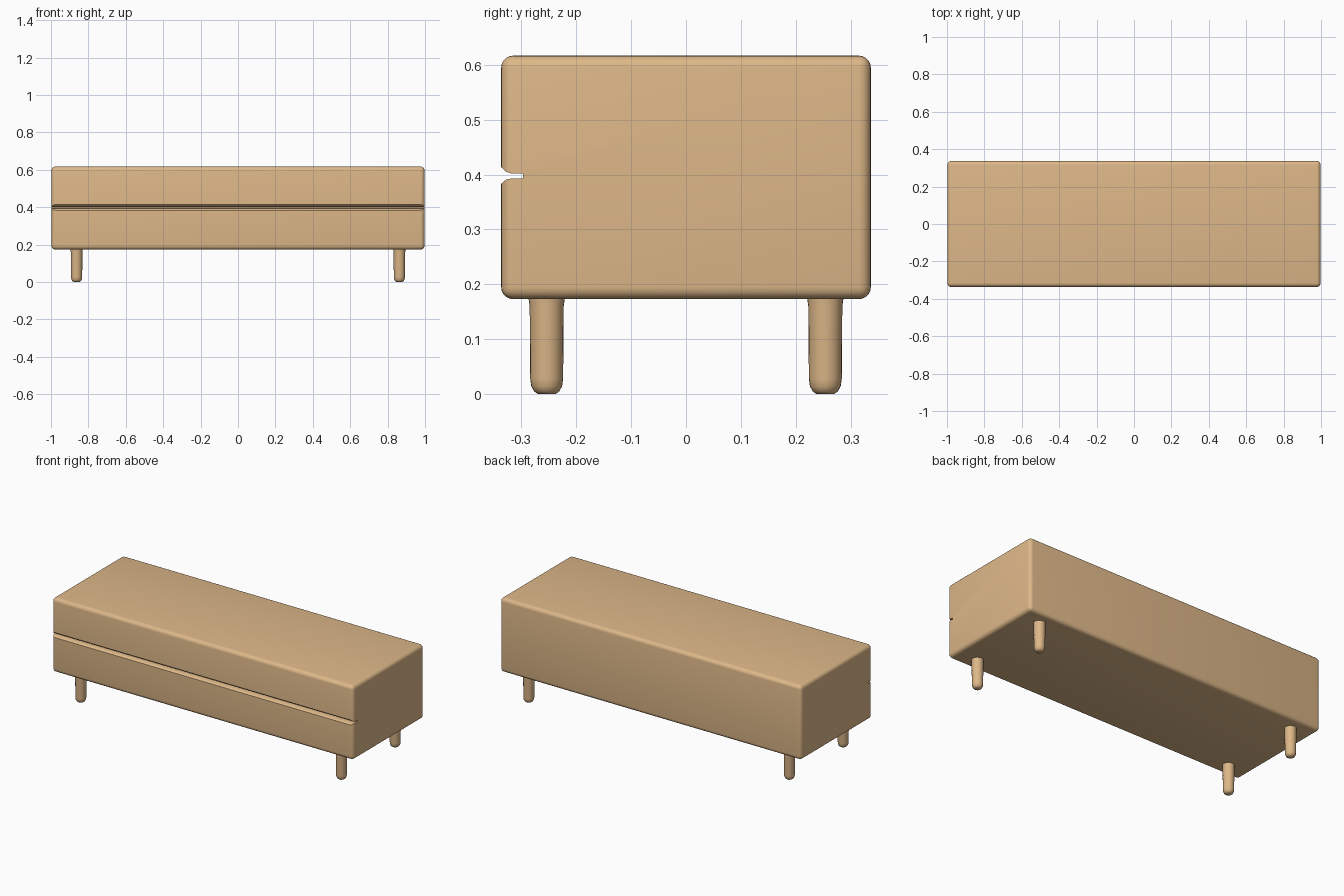
import bpy, bmesh, math

if "Cube" in bpy.data.objects:
    bpy.data.objects.remove(bpy.data.objects["Cube"])

wood = bpy.data.materials.new("tan wood")
wood.diffuse_color = (0.73, 0.48, 0.25, 1)
wood.use_nodes = True
wood.node_tree.nodes["Principled BSDF"].inputs["Base Color"].default_value = wood.diffuse_color


def make_object(name, bm):
    bmesh.ops.recalc_face_normals(bm, faces=bm.faces)
    mesh = bpy.data.meshes.new(name)
    bm.to_mesh(mesh)
    bm.free()
    mesh.materials.append(wood)
    obj = bpy.data.objects.new(name, mesh)
    bpy.context.collection.objects.link(obj)
    return obj


def smooth(obj, angle):
    bpy.ops.object.select_all(action='DESELECT')
    obj.select_set(True)
    bpy.context.view_layer.objects.active = obj
    bpy.ops.object.shade_smooth_by_angle(angle=math.radians(angle))


def extrude_x(name, profile, half):
    """Extrude a (y, z) outline along x."""
    bm = bmesh.new()
    face = bm.faces.new([bm.verts.new((-half, y, z)) for y, z in profile])
    ext = bmesh.ops.extrude_face_region(bm, geom=[face])
    verts = [v for v in ext["geom"] if isinstance(v, bmesh.types.BMVert)]
    bmesh.ops.translate(bm, verts=verts, vec=(2 * half, 0, 0))
    return make_object(name, bm)


# Long rounded cabinet body
body = extrude_x("cabinet_body", [(-0.337, 0.173), (0.337, 0.173),
                                  (0.337, 0.617), (-0.337, 0.617)], 0.998)
bevel = body.modifiers.new("rounded edges", 'BEVEL')
bevel.width = 0.022
bevel.segments = 5

# Flared groove between the top slab and the drawer front
groove = extrude_x("groove_cutter", [
    (-0.297, 0.393), (-0.297, 0.402), (-0.318, 0.402), (-0.328, 0.405),
    (-0.335, 0.412), (-0.36, 0.43), (-0.36, 0.365), (-0.335, 0.385),
    (-0.328, 0.391), (-0.318, 0.393)], 1.1)
cut = body.modifiers.new("groove", 'BOOLEAN')
cut.operation = 'DIFFERENCE'
cut.solver = 'EXACT'
cut.object = groove
groove.hide_render = True

# Apply the modifiers and discard the cutter
depsgraph = bpy.context.evaluated_depsgraph_get()
mesh = bpy.data.meshes.new_from_object(body.evaluated_get(depsgraph))
body.modifiers.clear()
body.data = mesh
bpy.data.objects.remove(groove)
smooth(body, 40)

# Four round legs with rounded feet, lathed from one profile
LEG = [(0.016, 0.0), (0.023, 0.005), (0.028, 0.014), (0.030, 0.028),
       (0.031, 0.16), (0.034, 0.18)]
SIDES = 24


def make_leg(name, x, y):
    bm = bmesh.new()
    rings = []
    for r, z in LEG:
        rings.append([bm.verts.new((x + r * math.cos(2 * math.pi * i / SIDES),
                                    y + r * math.sin(2 * math.pi * i / SIDES), z))
                      for i in range(SIDES)])
    for a, b in zip(rings, rings[1:]):
        for i in range(SIDES):
            j = (i + 1) % SIDES
            bm.faces.new((a[i], a[j], b[j], b[i]))
    bm.faces.new(rings[0][::-1])
    bm.faces.new(rings[-1])
    smooth(make_object(name, bm), 50)


for side, sx in (("left", -1), ("right", 1)):
    for end, sy in (("front", -1), ("back", 1)):
        make_leg(f"{end}_{side}_leg", sx * 0.863, sy * 0.254)
